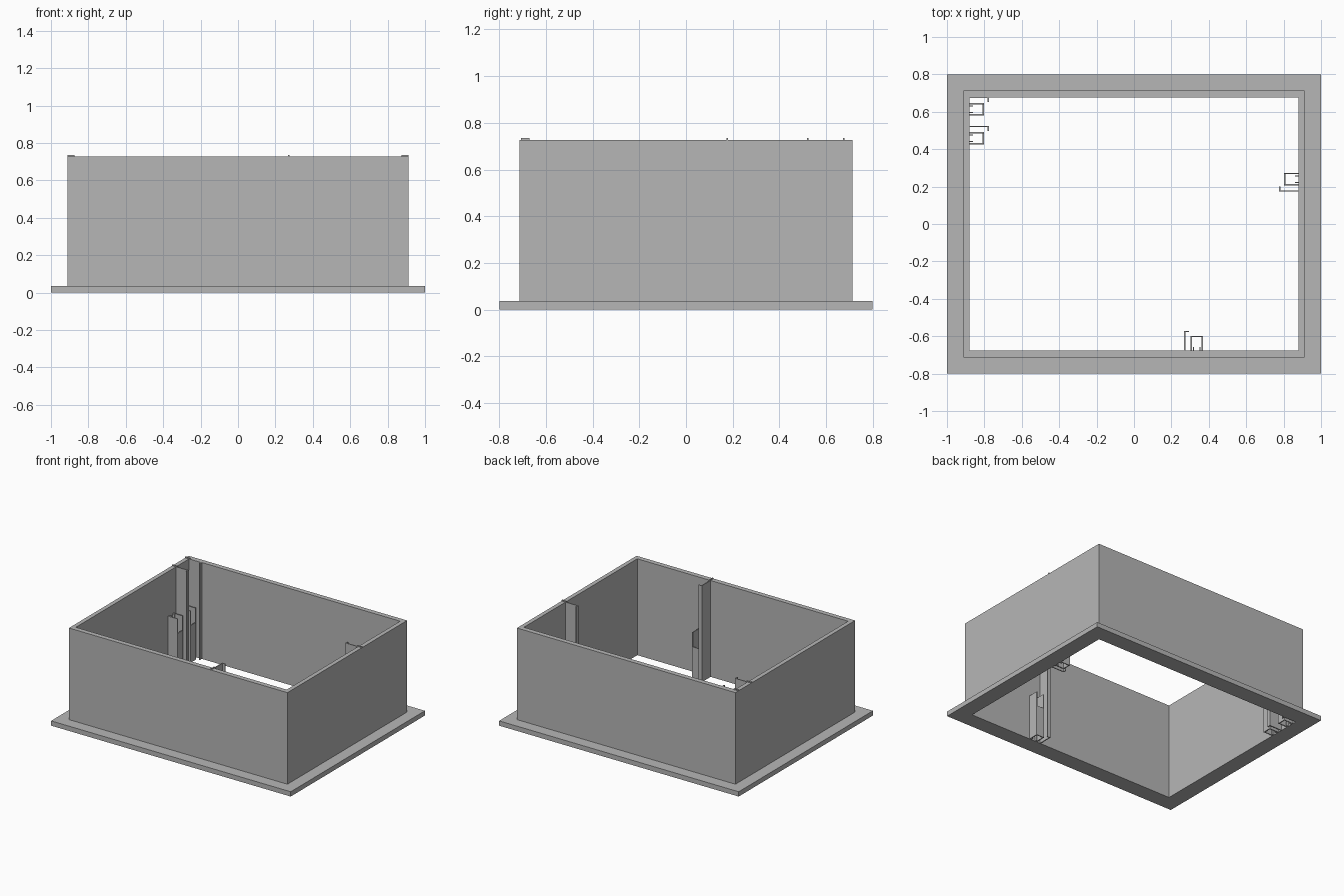
import bpy, bmesh

if "Cube" in bpy.data.objects:
    bpy.data.objects.remove(bpy.data.objects["Cube"])

grey = bpy.data.materials.new("plain grey")
grey.diffuse_color = (0.47, 0.47, 0.47, 1)
grey.use_nodes = True
grey.node_tree.nodes["Principled BSDF"].inputs["Base Color"].default_value = grey.diffuse_color


def finish(name, bm):
    bmesh.ops.recalc_face_normals(bm, faces=bm.faces)
    mesh = bpy.data.meshes.new(name)
    bm.to_mesh(mesh)
    bm.free()
    mesh.materials.append(grey)
    obj = bpy.data.objects.new(name, mesh)
    bpy.context.collection.objects.link(obj)


def frame_rings(name, rings):
    """Loft a closed loop of rectangles (half x, half y, z)."""
    bm = bmesh.new()
    loops = [[bm.verts.new((sx * x, sy * y, z))
              for sx, sy in ((-1, -1), (1, -1), (1, 1), (-1, 1))]
             for x, y, z in rings]
    for i, a in enumerate(loops):
        b = loops[(i + 1) % len(loops)]
        for k in range(4):
            m = (k + 1) % 4
            bm.faces.new((a[k], a[m], b[m], b[k]))
    finish(name, bm)


def blocks(name, place, parts):
    """Blocks given as (depth from wall, along wall, height) ranges."""
    bm = bmesh.new()
    for u0, u1, v0, v1, z0, z1 in parts:
        vs = [bm.verts.new((*place(u, v), z))
              for z in (z0, z1)
              for u, v in ((u0, v0), (u1, v0), (u1, v1), (u0, v1))]
        bm.faces.new(vs[:4])
        bm.faces.new(vs[4:])
        for k in range(4):
            m = (k + 1) % 4
            bm.faces.new((vs[k], vs[m], vs[m + 4], vs[k + 4]))
    finish(name, bm)


# Open box walls with a flange around the foot
IX, IY, TOP = 0.88, 0.676, 0.727
frame_rings("walls_and_flange", [
    (IX, IY, 0), (1, 0.8, 0), (1, 0.8, 0.036), (0.912, 0.713, 0.036),
    (0.912, 0.713, TOP), (IX, IY, TOP)])

# Brackets: tall hooked strip and short notched channel beside it
T = 0.007
spots = {
    "left_back": (lambda u, v: (-IX + u, 0.68 - v), 0.39),
    "left_middle": (lambda u, v: (-IX + u, 0.525 - v), 0.39),
    "right": (lambda u, v: (IX - u, 0.173 + v), 0.34),
    "front": (lambda u, v: (0.268 + v, -IY + u), 0.34),
}
for spot, (place, h) in spots.items():
    blocks(spot + "_tall_strip", place, [
        (0, 0.105, 0, T, 0, TOP),               # web
        (0.105 - T, 0.105, T, 0.027, 0, TOP),   # folded edge
        (-0.032, 0.006, 0, T, TOP, TOP + 0.008),  # hook over the wall
    ])
    a, b, d = 0.034, 0.1, 0.078
    blocks(spot + "_channel", place, [
        (0, d, a, a + T, 0, h),                 # sides
        (0, d, b - T, b, 0, h),
        (d - T, d, a + T, b - T, 0, h - 0.11),  # notched face
        (0, 0.018, a + T + 0.006, a + 2 * T + 0.004, 0, h),  # lips
        (0, 0.018, b - 2 * T - 0.004, b - T - 0.006, 0, h),
    ])
